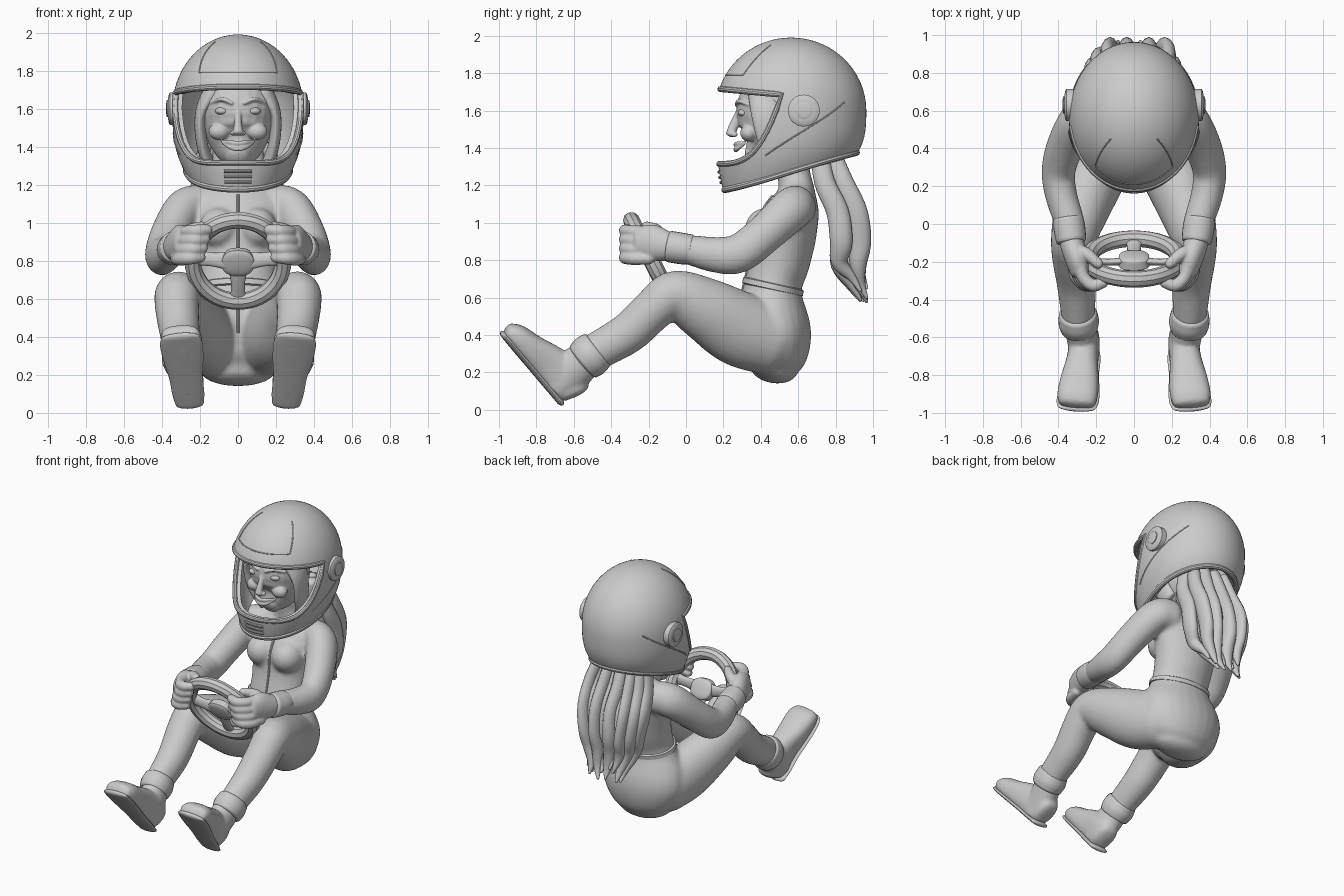
import bpy, bmesh, math, random
from mathutils import Vector

cube = bpy.data.objects.get("Cube")
if cube:
    bpy.data.objects.remove(cube, do_unlink=True)
random.seed(4)

grey = bpy.data.materials.new("plain_grey")
grey.use_nodes = True
grey.diffuse_color = (0.6, 0.6, 0.6, 1)
grey.node_tree.nodes["Principled BSDF"].inputs["Base Color"].default_value = (0.6, 0.6, 0.6, 1)


def activate(ob):
    bpy.ops.object.select_all(action='DESELECT')
    ob.select_set(True)
    bpy.context.view_layer.objects.active = ob


def finish(name, bm, voxel=0, relax=4, thick=0, angle=50):
    """Turn a bmesh into a shaded object, optionally fused or thickened."""
    bmesh.ops.recalc_face_normals(bm, faces=bm.faces[:])
    me = bpy.data.meshes.new(name)
    bm.to_mesh(me)
    bm.free()
    ob = bpy.data.objects.new(name, me)
    bpy.context.collection.objects.link(ob)
    activate(ob)
    if voxel:
        m = ob.modifiers.new("fuse", 'REMESH')
        m.mode, m.voxel_size = 'VOXEL', voxel
        m = ob.modifiers.new("relax", 'SMOOTH')
        m.factor, m.iterations = 0.5, relax
    if thick:
        m = ob.modifiers.new("shell", 'SOLIDIFY')
        m.thickness, m.offset = thick, -1
    bpy.ops.object.convert(target='MESH')
    ob.data.materials.clear()
    ob.data.materials.append(grey)
    bpy.ops.object.shade_smooth_by_angle(angle=math.radians(angle))
    return ob


def spline(pts, steps):
    """Smooth path through points whose tuples also carry the section radii."""
    p = [Vector(q) for q in pts]
    p = [2 * p[0] - p[1]] + p + [2 * p[-1] - p[-2]]
    out = []
    for i in range(1, len(p) - 2):
        a, b, c, d = p[i - 1:i + 3]
        for k in range(steps):
            t = k / steps
            out.append(b + (c - a) * (t / 2) + (2 * a - 5 * b + 4 * c - d) * (t * t / 2)
                       + (3 * b - a - 3 * c + d) * (t ** 3 / 2))
    return out + [p[-2]]


def loft(bm, pts, cap=0.6, ref=(1, 0, 0), square=1.0, n=24, steps=5):
    """Elliptical sections (x, y, z, side radius, depth radius) along a path."""
    path = spline(pts, steps)
    pos = [Vector(q[:3]) for q in path]
    stations = []
    for i, q in enumerate(path):
        t = (pos[min(i + 1, len(pos) - 1)] - pos[max(i - 1, 0)]).normalized()
        stations.append((pos[i], t, max(q[3], .002), max(q[4], .002)))

    def dome(st, sign):
        c, t, a, b = st
        r = min(a, b) * cap
        return [(c + t * sign * r * math.sin(u), t, a * math.cos(u), b * math.cos(u))
                for u in (.4, .8, 1.15, 1.45)]

    if cap:
        stations = dome(stations[0], -1)[::-1] + stations + dome(stations[-1], 1)
    rings = []
    for c, t, a, b in stations:
        side = Vector(ref)
        side = (side - t * side.dot(t)).normalized()
        up = t.cross(side)
        ring = []
        for k in range(n):
            u = math.tau * k / n
            cu, su = math.cos(u), math.sin(u)
            cu = math.copysign(abs(cu) ** square, cu)
            su = math.copysign(abs(su) ** square, su)
            ring.append(bm.verts.new(c + side * a * cu + up * b * su))
        rings.append(ring)
    for r0, r1 in zip(rings, rings[1:]):
        for k in range(n):
            bm.faces.new((r0[k], r0[k - 1], r1[k - 1], r1[k]))
    bm.faces.new(rings[0])
    bm.faces.new(rings[-1][::-1])


def flip(pts, s):
    return [(q[0] * s, *q[1:]) for q in pts]


def ball(bm, c, r):
    vs = bmesh.ops.create_uvsphere(bm, u_segments=24, v_segments=16, radius=1)["verts"]
    for v in vs:
        v.co = Vector(c) + Vector([a * b for a, b in zip(v.co, r)])


def wire(name, pts, r, closed=False):
    """Round bead along a line of points."""
    cu = bpy.data.curves.new(name, 'CURVE')
    cu.dimensions, cu.bevel_depth, cu.bevel_resolution = '3D', r, 3
    sp = cu.splines.new('POLY')
    sp.points.add(len(pts) - 1)
    for p, q in zip(sp.points, pts):
        p.co = (*q, 1)
    sp.use_cyclic_u = closed
    ob = bpy.data.objects.new(name, cu)
    bpy.context.collection.objects.link(ob)
    activate(ob)
    bpy.ops.object.convert(target='MESH')
    ob.data.materials.append(grey)
    bpy.ops.object.shade_smooth_by_angle()


# Racing suit: torso, bust, arms and legs fused into one skin
bm = bmesh.new()
loft(bm, [(0, .47, .22, .2, .13), (0, .48, .29, .26, .17), (0, .48, .4, .3, .19), (0, .46, .52, .28, .185),
          (0, .465, .66, .21, .155), (0, .505, .8, .21, .16), (0, .535, .95, .235, .165),
          (0, .575, 1.08, .25, .14), (0, .59, 1.17, .19, .1), (0, .58, 1.24, .1, .09), (0, .56, 1.36, .09, .09)])
for s in (1, -1):
    ball(bm, (s * .1, .43, .97), (.105, .115, .11))
    loft(bm, flip([(.18, .6, 1.09, .1, .11), (.28, .56, 1.07, .105, .115), (.36, .42, .94, .1, .105),
                   (.4, .28, .835, .09, .105), (.385, .15, .83, .085, .095), (.345, .02, .855, .08, .08),
                   (.335, -.05, .86, .07, .07)], s))
    loft(bm, flip([(.14, .46, .37, .16, .19), (.2, .28, .435, .165, .2), (.27, .1, .54, .15, .17),
                   (.315, -.06, .615, .125, .13), (.32, -.17, .54, .115, .115),
                   (.305, -.31, .41, .105, .11), (.295, -.5, .3, .088, .1), (.29, -.56, .25, .08, .09)], s))
suit = finish("racing_suit", bm, voxel=.014, relax=8)

# Waist seam and front zip
bm = bmesh.new()
loft(bm, [(0, .462, .645, .222, .166), (0, .468, .672, .218, .166)], cap=0.1, n=40)
finish("waist_band", bm)
bpy.context.view_layer.update()
zip_line = []
for i in range(30):
    hit, loc, _, _ = suit.ray_cast((0, -2, .42 + i * .025), (0, 1, 0))
    if hit:
        zip_line.append(loc.copy())
wire("front_zip", zip_line, .008)

# Boots with soles and ankle cuffs
heel, along, rise = Vector((0, -.67, .01)), Vector((0, -.645, .764)), Vector((0, .764, .645))
shape = [(.03, .2, .07), (.1, .24, .08), (.22, .21, .085), (.34, .165, .102), (.44, .135, .108), (.49, .1, .098)]
for s, side in ((1, "left"), (-1, "right")):
    bm = bmesh.new()
    upper, sole = [], []
    for d, h, w in shape:
        x = Vector((.25 + d * .11, 0, 0))
        upper.append((*(heel + x + along * d + rise * h / 2), w, h / 2))
        sole.append((*(heel + x + along * d + rise * .02), w + .004, .018))
    loft(bm, flip(upper, s), cap=.5, square=.8)
    loft(bm, flip([(.29, -.52, .285, .085, .1), (.27, -.62, .2, .083, .11), (.262, -.71, .12, .075, .1)], s), cap=.2)
    finish(side + "_boot", bm, voxel=.01, relax=5)
    bm = bmesh.new()
    loft(bm, flip(sole, s), cap=1.5)
    finish(side + "_sole", bm)
    bm = bmesh.new()
    loft(bm, flip([(.297, -.475, .32, .1, .11), (.293, -.515, .287, .108, .118), (.29, -.55, .258, .1, .11)], s), cap=.2)
    finish(side + "_ankle_cuff", bm)

    # Gloves gripping the rim
    bm = bmesh.new()
    loft(bm, flip([(.342, 0, .86, .065, .07), (.328, -.1, .875, .065, .08),
                   (.305, -.18, .89, .062, .1), (.285, -.25, .89, .055, .09)], s))
    for i in range(4):
        z, x = .808 + i * .048, .012 * i
        loft(bm, flip([(.325 - x, -.2, z, .032, .032), (.305 - x, -.28, z, .034, .034),
                       (.255 - x, -.325, z + .005, .034, .034), (.2 - x, -.31, z + .01, .03, .03)], s), ref=(0, 0, 1), n=12, cap=1)
    loft(bm, flip([(.3, -.14, .93, .035, .035), (.25, -.16, .96, .035, .035), (.19, -.21, .98, .028, .028)], s),
         ref=(0, 0, 1), n=12, cap=1)
    finish(side + "_glove", bm, voxel=.008, relax=2)
    bm = bmesh.new()
    loft(bm, flip([(.348, .03, .857, .08, .08), (.342, -.02, .862, .084, .084), (.332, -.09, .873, .08, .084)], s), cap=.2)
    finish(side + "_glove_cuff", bm)

# Steering wheel: rim, dished hub and three spokes
mid, wu, wn = Vector((0, -.185, .8)), Vector((0, -.45, .893)), Vector((0, .893, .45))


def on_wheel(a, r, lift=0):
    return mid + Vector((math.cos(a) * r, 0, 0)) + wu * math.sin(a) * r + wn * lift


wire("wheel_rim", [on_wheel(math.tau * i / 64, .238) for i in range(64)], .045, True)
bm = bmesh.new()
loft(bm, [(*on_wheel(0, 0, -.03), .085, .075), (*on_wheel(0, 0, .015), .08, .07)], cap=.2, square=.8)
for a in (.1, math.pi - .1, -math.pi / 2):
    ref = (0, 0, 1) if abs(math.cos(a)) > .5 else (1, 0, 0)
    loft(bm, [(*on_wheel(a, .04, -.01), .05, .022), (*on_wheel(a, .14, -.012), .036, .018),
              (*on_wheel(a, .235, 0), .045, .022)], ref=ref, n=16)
finish("wheel_hub_and_spokes", bm)

# Helmet shell, wrapped around an open face
OPEN, COLS = math.radians(82.5), 96


def shell(th, z, out=0):
    if z > 1.6:
        f = math.sqrt(max(0, 1 - ((z - 1.6) / .39) ** 2))
    else:
        f = 1 - (.44 - .34 * math.cos(th)) * ((1.6 - z) / .43) ** 3
    return Vector(((.345 * f + out) * math.sin(th), .562 - (.402 * f + out) * math.cos(th), z))


def brow(th):
    return 1.68 + .035 * max(0, math.cos(th))


def chin(th):
    return 1.315 + (brow(OPEN) - 1.315) * min(1, abs(th) / OPEN) ** 5 if abs(th) < OPEN else brow(th)


def hem(th):
    return 1.264 - .1 * math.cos(th)


angles = [math.tau * (i - COLS // 2) / COLS for i in range(COLS)]
bm = bmesh.new()
for low, high, rows, dome in ((hem, chin, 10, False), (brow, lambda a: 1.99, 18, True)):
    grid = []
    for a in angles:
        ts = [math.sin(j / rows * math.pi / 2) if dome else j / rows for j in range(rows + 1)]
        grid.append([bm.verts.new(shell(a, low(a) + (high(a) - low(a)) * t)) for t in ts])
    for i in range(COLS):
        for j in range(rows):
            bm.faces.new((grid[i - 1][j], grid[i][j], grid[i][j + 1], grid[i - 1][j + 1]))
bmesh.ops.remove_doubles(bm, verts=bm.verts[:], dist=.0008)
finish("helmet_shell", bm, thick=.045)

# Helmet edge beads, panel seams, chin vents and side pivots
front = [a for a in angles if abs(a) <= OPEN + .001]
wire("helmet_hem", [shell(a, hem(a) + .012, -.008) for a in angles], .018, True)
wire("face_opening_trim", [shell(a, brow(a), -.006) for a in front] + [shell(a, chin(a), -.006) for a in front[::-1]], .016, True)
panel = [shell(-.75 + i * .1, 1.79) for i in range(16)]
rise_l = [shell(.75 + .02 * i, 1.79 + .02 * i) for i in range(1, 9)]
wire("visor_seam", [Vector((-p.x, p.y, p.z)) for p in rise_l[::-1]] + panel + rise_l, .004)
for i in range(3):
    wire("chin_vent", [shell(-.22 + .044 * k, 1.215 + i * .028, .002) for k in range(11)], .009)
for s, side in ((1, "left"), (-1, "right")):
    wire(side + "_cheek_seam", [shell(s * (1.2 + .09 * k), 1.36 + .022 * k) for k in range(14)], .004)
    bm = bmesh.new()
    loft(bm, flip([(.31, .63, 1.6, .085, .085), (.358, .63, 1.6, .085, .085)], s), ref=(0, 1, 0), cap=.15, n=32)
    loft(bm, flip([(.35, .63, 1.6, .045, .045), (.374, .63, 1.6, .045, .045)], s), ref=(0, 1, 0), cap=.1)
    finish(side + "_pivot", bm, angle=30)

# Head with nose, lips, brows and cheeks
bm = bmesh.new()
loft(bm, [(0, .37, 1.345, .065, .075), (0, .42, 1.39, .125, .14), (0, .455, 1.45, .165, .185),
          (0, .475, 1.53, .19, .205), (0, .48, 1.61, .2, .21), (0, .49, 1.7, .19, .19)])
loft(bm, [(0, .285, 1.59, .018, .02), (0, .26, 1.53, .02, .025), (0, .238, 1.475, .028, .026)], n=12)
for dz, dip in ((.012, .028), (-.008, .04)):
    loft(bm, [(-.085, .315, 1.425 + dz / 3, .006, .006), (-.04, .277, 1.425 + dz - dip / 2, .012, .012), (0, .266, 1.425 + dz - dip * .7, .013, .013),
              (.04, .277, 1.425 + dz - dip / 2, .012, .012), (.085, .315, 1.425 + dz / 3, .006, .006)], ref=(0, 0, 1), n=12)
for s in (1, -1):
    ball(bm, (s * .1, .335, 1.48), (.055, .045, .045))
    ball(bm, (s * .024, .258, 1.472), (.018, .02, .014))
    loft(bm, flip([(.03, .272, 1.628, .01, .012), (.085, .285, 1.65, .012, .014), (.145, .34, 1.63, .008, .01)], s), ref=(0, 0, 1), n=12)
finish("face", bm, voxel=.006, relax=2)
for s, side in ((1, "left"), (-1, "right")):
    bm = bmesh.new()
    ball(bm, (s * .083, .307, 1.588), (.037, .03, .021))
    finish(side + "_eye", bm)
    # Side hair framing the face
    bm = bmesh.new()
    loft(bm, flip([(.13, .4, 1.7, .05, .07), (.195, .43, 1.58, .03, .08), (.19, .46, 1.42, .03, .07), (.14, .52, 1.27, .03, .06)], s))
    finish(side + "_side_hair", bm)

# Long wavy hair falling from under the helmet
for i in range(13):
    u = (i - 6) / 6
    back = .05 * (i % 3) - .05
    end = random.uniform(-.02, .1)
    w = .035 + .012 * random.random()
    x = lambda k: u * k + random.uniform(-.012, .012)
    bm = bmesh.new()
    loft(bm, [(x(.17), .74 + back / 2, 1.4, w, .05), (x(.2), .79 + back, 1.22, w, .055), (x(.22), .86 + back, 1.06, w, .06),
              (x(.2), .88 + back, .9, w, .06), (x(.18), .87 + back, .77 + end / 3, w, .045),
              (x(.14), .91 + back / 2, .65 + end, w * .7, .025), (x(.13), .95 + back / 3, .575 + end, .008, .008)], n=12)
    finish("hair_strand", bm)
